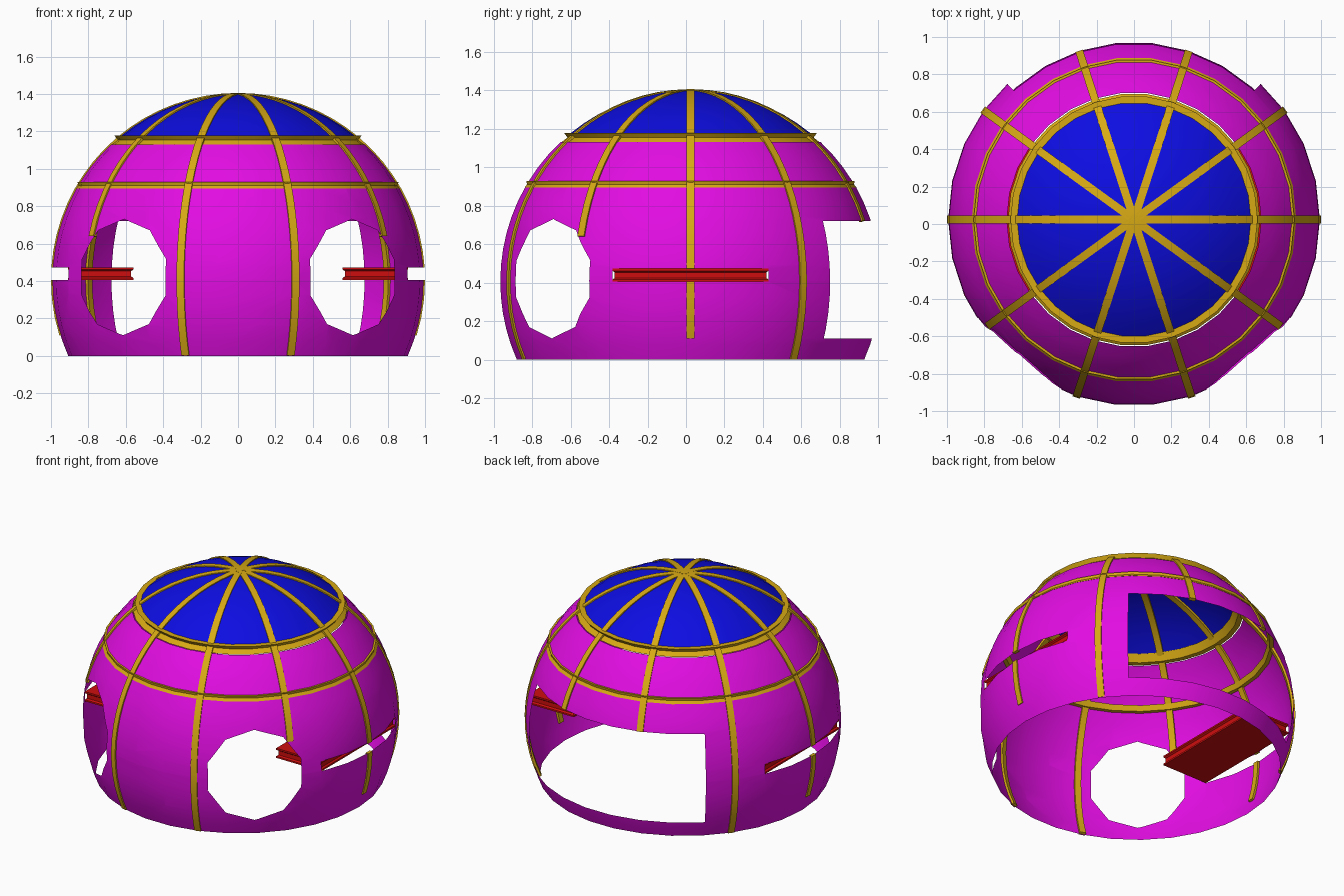
import bpy, bmesh, math
from mathutils import Vector

cube = bpy.data.objects.get("Cube")
if cube:
    bpy.data.objects.remove(cube, do_unlink=True)

R, ZC, YC = 0.994, 0.405, 0.0235     # sphere radius, centre height, dome centre in y
SEGS = 30


def material(name, rgb):
    m = bpy.data.materials.new(name)
    m.use_nodes = True
    m.diffuse_color = (*rgb, 1)
    m.node_tree.nodes["Principled BSDF"].inputs["Base Color"].default_value = (*rgb, 1)
    return m


MAGENTA = material("magenta", (0.76, 0.004, 0.76))
BLUE = material("blue", (0.004, 0.004, 0.76))
GOLD = material("gold", (0.68, 0.40, 0.007))
RED = material("red", (0.62, 0.004, 0.004))


def finish(bm, name, mat, angle=35, solid=True):
    if solid:
        bmesh.ops.recalc_face_normals(bm, faces=bm.faces)
    mesh = bpy.data.meshes.new(name)
    bm.to_mesh(mesh)
    bm.free()
    mesh.materials.append(mat)
    ob = bpy.data.objects.new(name, mesh)
    ob.location.y = YC
    bpy.context.collection.objects.link(ob)
    bpy.ops.object.select_all(action="DESELECT")
    ob.select_set(True)
    bpy.context.view_layer.objects.active = ob
    bpy.ops.object.shade_smooth_by_angle(angle=math.radians(angle))
    return ob


def loft(bm, rings, wrap=False, caps=False):
    """Skin a list of closed vertex rings with quads."""
    vs = [[bm.verts.new(p) for p in ring] for ring in rings]
    pairs = list(zip(vs, vs[1:])) + ([(vs[-1], vs[0])] if wrap else [])
    for a, b in pairs:
        for i in range(len(a)):
            j = (i + 1) % len(a)
            bm.faces.new((a[i], a[j], b[j], b[i]))
    if caps:
        bm.faces.new(vs[0][::-1])
        bm.faces.new(vs[-1])
    return vs


def circle(r, z):
    steps = [math.tau * i / SEGS for i in range(SEGS)]
    return [(r * math.cos(a), r * math.sin(a), z) for a in steps]


def latitude(z):
    return math.asin(max(-1, min(1, (z - ZC) / R)))


def arc(z0, z1, step=5):
    """Latitudes from height z0 to height z1."""
    a, b = latitude(z0), latitude(z1)
    n = max(1, round(math.degrees(b - a) / step))
    return [a + (b - a) * i / n for i in range(n + 1)]


def sphere_zone(z0, z1):
    bm = bmesh.new()
    loft(bm, [circle(R * math.cos(t), ZC + R * math.sin(t)) for t in arc(z0, z1)])
    return bm


def cut(bm, region, planes):
    """Remove the surface inside a convex set of (point, outward normal) planes."""
    mark = bm.faces.layers.int.get("mark") or bm.faces.layers.int.new("mark")
    for f in bm.faces:
        f[mark] = int(region(f.calc_center_median()))
    for co, no in planes:
        co, no = Vector(co), Vector(no)
        faces = [f for f in bm.faces if f[mark]]
        geom = set(faces)
        for f in faces:
            geom.update(f.verts)
            geom.update(f.edges)
        bmesh.ops.bisect_plane(bm, geom=list(geom), plane_co=co, plane_no=no, dist=1e-5)
        for f in bm.faces:
            if f[mark] and (f.calc_center_median() - co).dot(no) > 0:
                f[mark] = 0
    gone = [f for f in bm.faces if f[mark]]
    bmesh.ops.delete(bm, geom=gone, context="FACES")


def between(z0, z1):
    return [((0, 0, z0), (0, 0, -1)), ((0, 0, z1), (0, 0, 1))]


# Lower wall with doorway, two round windows and two counter slots
DOOR_LOW, DOOR_TOP = 0.11, 0.72
SLOT_LOW, SLOT_TOP, SLOT_HALF = 0.405, 0.472, 0.405
wall = sphere_zone(0, 0.893)
edge = math.radians(47)
sides = [((0, 0, 0), (s * math.sin(edge), -math.cos(edge), 0)) for s in (-1, 1)]
cut(wall, lambda c: c.y > 0, between(DOOR_LOW, DOOR_TOP) + sides)
for s in (-1, 1):
    ends = [((0, k * SLOT_HALF, 0), (0, k, 0)) for k in (-1, 1)]
    cut(wall, lambda c: c.x * s > 0, between(SLOT_LOW, SLOT_TOP) + ends)
    az = math.radians(-49.5)
    out = Vector((s * math.cos(az), math.sin(az), 0))
    across = Vector((-out.y, out.x, 0))
    centre = out + Vector((0, 0, 0.42))
    window = []
    for i in range(10):
        t = math.tau * i / 10
        n = across * math.cos(t) + Vector((0, 0, 1)) * math.sin(t)
        window.append((centre + n * 0.295, n))
    cut(wall, lambda c: c.dot(out) > 0.4, window)
finish(wall, "lower_wall", MAGENTA, solid=False)

# Upper wall and roof cap
finish(sphere_zone(0.928, 1.13), "upper_wall", MAGENTA, solid=False)
roof = bmesh.new()
levels = arc(1.178, ZC + R)[:-1]
rows = loft(roof, [circle(R * math.cos(t), ZC + R * math.sin(t)) for t in levels])
apex = roof.verts.new((0, 0, ZC + R))
for i in range(SEGS):
    roof.faces.new((rows[-1][i], rows[-1][(i + 1) % SEGS], apex))
finish(roof, "roof_cap", BLUE, solid=False)


# Grooved horizontal bands
def band(name, profile):
    bm = bmesh.new()
    loft(bm, [circle(r, z) for r, z in profile], wrap=True)
    finish(bm, name, GOLD, 20)


band("lower_band", [(0.84, 0.893), (0.868, 0.893), (0.854, 0.911),
                    (0.858, 0.928), (0.825, 0.928)])
band("upper_band", [(0.64, 1.13), (0.674, 1.13), (0.643, 1.154),
                    (0.661, 1.178), (0.61, 1.178)])


# Ribs, stopped where they meet an opening
def rib(name, az, z0, z1):
    bm = bmesh.new()
    out = Vector((math.cos(az), math.sin(az), 0))
    side = Vector((-out.y, out.x, 0)) * 0.021
    rings = []
    for t in arc(z0, z1):
        d = out * math.cos(t) + Vector((0, 0, math.sin(t)))
        rings.append([d * r + side * k + Vector((0, 0, ZC))
                      for r, k in ((R - 0.016, -1), (R + 0.006, -1),
                                   (R + 0.006, 1), (R - 0.016, 1))])
    loft(bm, rings, caps=True)
    finish(bm, name, GOLD)


for i in range(10):
    deg = 36 * i
    if deg in (0, 180):
        spans = [(DOOR_LOW, SLOT_LOW), (SLOT_TOP, ZC + R)]
    elif deg in (72, 108):
        spans = [(DOOR_TOP, ZC + R)]
    elif deg in (216, 324):
        spans = [(0.64, ZC + R)]
    else:
        spans = [(0.004, ZC + R)]
    for k, (low, high) in enumerate(spans):
        rib(f"rib_{i + 1}_{'ab'[k]}", math.radians(deg), low, high)

# Counters with a grooved edge, set in the side slots
for s, name in ((1, "left_counter"), (-1, "right_counter")):
    bm = bmesh.new()
    rings = []
    for z, inset in ((SLOT_LOW, 0), (0.416, 0), (0.424, 0.011),
                     (0.453, 0.011), (0.461, 0), (SLOT_TOP, 0)):
        x0, x1, y = 0.56 + inset, 0.908 - inset, SLOT_HALF - inset
        rings.append([(s * x0, -y, z), (s * x1, -y, z), (s * x1, y, z), (s * x0, y, z)])
    loft(bm, rings, caps=True)
    finish(bm, name, RED, 20)
